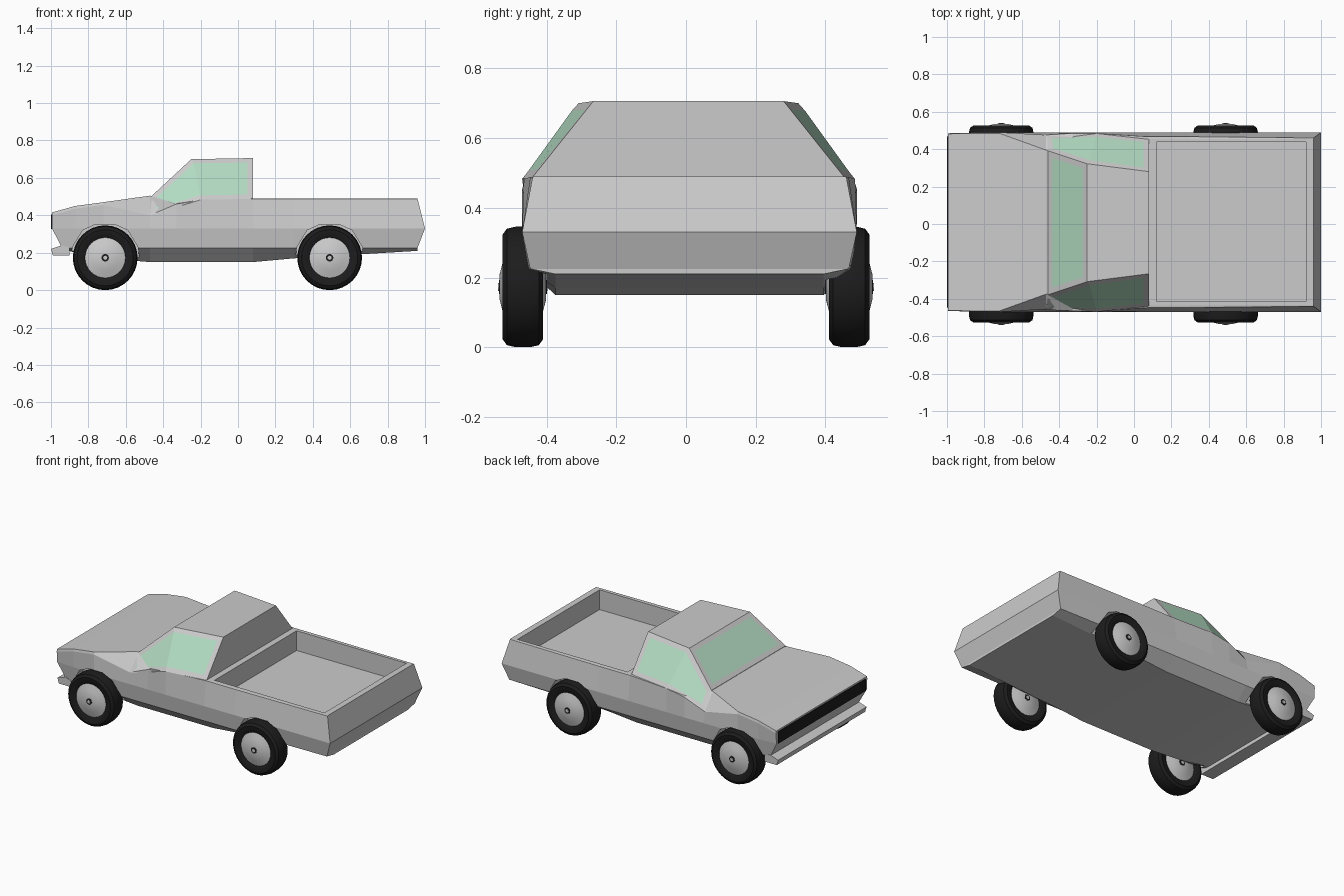
import bpy, bmesh, math
from mathutils import Vector, Matrix

if "Cube" in bpy.data.objects:
    bpy.data.objects.remove(bpy.data.objects["Cube"])


def material(name, rgb):
    m = bpy.data.materials.new(name)
    m.diffuse_color = (*rgb, 1)
    m.use_nodes = True
    m.node_tree.nodes["Principled BSDF"].inputs["Base Color"].default_value = m.diffuse_color
    return m


BLACK = material("black", (0.012, 0.012, 0.012))
GLASS = material("green_glass", (0.45, 0.72, 0.54))


def finish(bm, name, mats=(), smooth=False):
    bmesh.ops.recalc_face_normals(bm, faces=bm.faces[:])
    me = bpy.data.meshes.new(name)
    bm.to_mesh(me)
    bm.free()
    for m in mats:
        me.materials.append(m)
    ob = bpy.data.objects.new(name, me)
    bpy.context.collection.objects.link(ob)
    if smooth:
        bpy.ops.object.select_all(action='DESELECT')
        ob.select_set(True)
        bpy.context.view_layer.objects.active = ob
        bpy.ops.object.shade_smooth_by_angle(angle=math.radians(35))
    return ob


def prism(bm, outline, y0, y1):
    """Extrude an (x, z) outline from y0 to y1."""
    a = [bm.verts.new((x, y0, z)) for x, z in outline]
    b = [bm.verts.new((x, y1, z)) for x, z in outline]
    bm.faces.new(a)
    bm.faces.new(b[::-1])
    for i in range(len(a)):
        j = (i + 1) % len(a)
        bm.faces.new((a[i], b[i], b[j], a[j]))


def lathe(name, profile, centre, mats=(), closed=False, steps=32):
    """Revolve an (offset, radius) profile about the y axis."""
    bm = bmesh.new()
    vs = [bm.verts.new((0, d, r)) for d, r in profile]
    n = len(vs)
    es = [bm.edges.new((vs[i], vs[(i + 1) % n])) for i in range(n if closed else n - 1)]
    bmesh.ops.spin(bm, geom=vs + es, cent=(0, 0, 0), axis=(0, 1, 0),
                   angle=2 * math.pi, steps=steps)
    bmesh.ops.remove_doubles(bm, verts=bm.verts[:], dist=1e-5)
    bmesh.ops.translate(bm, verts=bm.verts[:], vec=centre)
    return finish(bm, name, mats, True)


# Body: lofted stations (x, bottom z, sill y, belt y, shoulder y, shoulder z, top y, top z)
stations = [
    (-.995, .22, .455, .470, .475, .400, .472, .415),
    (-.87, .20, .460, .475, .478, .435, .475, .450),
    (-.72, .17, .465, .480, .480, .455, .475, .470),
    (-.47, .15, .465, .480, .466, .400, .385, .505),
    (-.33, .15, .465, .480, .475, .460, .360, .480),
    (-.20, .15, .465, .480, .475, .483, .380, .485),
    (.08, .15, .465, .480, .457, .488, .445, .490),
    (.30, .17, .465, .480, .457, .488, .445, .490),
    (.96, .21, .457, .480, .450, .488, .445, .490),
]
Y_BODY = .01
bm = bmesh.new()
rings = []
for i, (x, zb, ys, yb, yh, zh, yt, zt) in enumerate(stations):
    low_x = -.94 if i == 0 else x
    belt_x = 1.0 if i == len(stations) - 1 else x
    half = [(low_x, .385, zb), (low_x, ys, .225), (belt_x, yb, .33), (x, yh, zh), (x, yt, zt)]
    ring = half + [(px, -py, pz) for px, py, pz in reversed(half)]
    rings.append([bm.verts.new((px, py + Y_BODY, pz)) for px, py, pz in ring])
for r, s in zip(rings, rings[1:]):
    for k in range(10):
        j = (k + 1) % 10
        bm.faces.new((r[k], r[j], s[j], s[k]))
for ring in (rings[0], rings[-1]):
    for k in range(4):
        bm.faces.new((ring[k], ring[k + 1], ring[8 - k], ring[9 - k]))
body = finish(bm, "body")

# Cutter for the cargo bed and the four wheel arches
WHEEL_X = (-.71, .49)
WHEEL_R = .173
bm = bmesh.new()
prism(bm, [(.12, .36), (.92, .36), (.92, .6), (.12, .6)], -.415, .438)
arch = [(-.19, .1), (-.175, .23), (-.12, .32), (-.05, .352),
        (.05, .352), (.12, .32), (.175, .23), (.19, .1)]
for wx in WHEEL_X:
    for s in (1, -1):
        prism(bm, [(wx + x, z) for x, z in arch], s * .40, s * .6)
cutter = finish(bm, "body_cutter")
cutter.hide_render = True
cutter.hide_set(True)
cut = body.modifiers.new("bed_and_arches", 'BOOLEAN')
cut.operation = 'DIFFERENCE'
cut.solver = 'EXACT'
cut.object = cutter

# Cab with inset side windows and windshield
half = [(-.46, .385, .505), (-.25, .315, .70), (.08, .273, .706),
        (.08, .447, .488), (-.20, .477, .483), (-.47, .466, .40)]
bm = bmesh.new()
L, R = [[bm.verts.new((x, s * y + .007, z)) for x, y, z in half] for s in (1, -1)]
A, B, C, D, E, F = range(6)
windows = []
for v in (L, R):
    windows.append([bm.faces.new((v[A], v[B], v[E], v[F])),
                    bm.faces.new((v[B], v[C], v[D], v[E]))])
windows.append([bm.faces.new((L[A], L[B], R[B], R[A]))])
bm.faces.new((L[B], L[C], R[C], R[B]))
bm.faces.new((L[C], L[D], R[D], R[C]))
for i, j in ((D, E), (E, F), (F, A)):
    bm.faces.new((L[i], L[j], R[j], R[i]))
bmesh.ops.recalc_face_normals(bm, faces=bm.faces[:])
grey = material("grey", (.8, .8, .8))
for group in windows:
    bmesh.ops.inset_region(bm, faces=group, thickness=.03, use_even_offset=True)
    for f in group:
        f.material_index = 1
finish(bm, "cab", (grey, GLASS))

# Front grille and bumper
bm = bmesh.new()
prism(bm, [(-1, .328), (-1, .405), (-.97, .405), (-.97, .328)], -.445, .465)
finish(bm, "grille", (BLACK,))
bm = bmesh.new()
prism(bm, [(-.99, .185), (-1, .22), (-.94, .24), (-.90, .225), (-.90, .185)], -.45, .47)
finish(bm, "front_bumper")

# Wheels: tyre, domed rim and dark hub centre
side = [(.045, .106), (.056, .125), (.058, .150), (.046, .167), (.02, WHEEL_R)]
tyre = side + [(-d, r) for d, r in reversed(side)]
dome = [(.067, 0), (.067, .035), (.058, .070), (.046, .108)]
rim = dome + [(-d, r) for d, r in reversed(dome)]
hub = [(.069, 0), (.069, .02), (-.069, .02), (-.069, 0)]
pin = [(.071, 0), (.071, .011), (-.071, .011), (-.071, 0)]
for end, wx in zip(("front", "rear"), WHEEL_X):
    for label, s in (("left", 1), ("right", -1)):
        c = Vector((wx, s * .468, WHEEL_R))
        lathe(f"{end}_{label}_tyre", tyre, c, (BLACK,), True)
        lathe(f"{end}_{label}_rim", rim, c)
        lathe(f"{end}_{label}_hub", hub, c, (BLACK,), steps=16)
        lathe(f"{end}_{label}_axle_pin", pin, c, steps=12)
